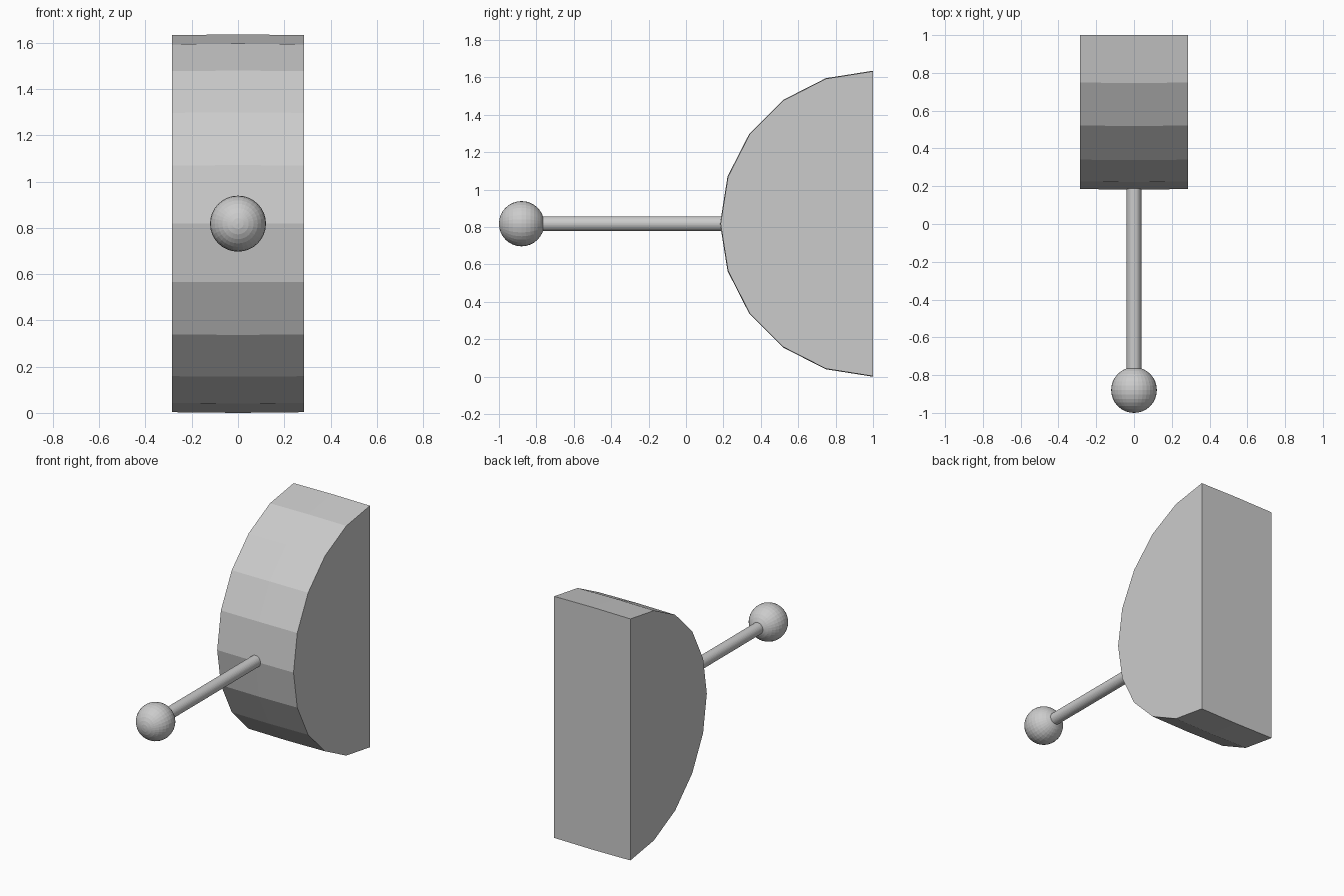
import bpy, bmesh
from math import sin, cos, pi

if "Cube" in bpy.data.objects:
    bpy.data.objects.remove(bpy.data.objects["Cube"])

CZ = 0.818      # height of the common axis
HALF_W = 0.285  # half width of the block


def arc(bm, x, r):
    """Half of a 20-sided circle, bulging toward the front."""
    return [bm.verts.new((x, 1 - r * sin(i * pi / 10), CZ + r * cos(i * pi / 10)))
            for i in range(11)]


# Half-round block with a very slight ridge around its middle
bm = bmesh.new()
rows = [arc(bm, -HALF_W, 0.815), arc(bm, 0, 0.818), arc(bm, HALF_W, 0.815)]
for a, b in zip(rows, rows[1:]):
    for i in range(11):
        j = (i + 1) % 11
        bm.faces.new((a[i], a[j], b[j], b[i]))
bm.faces.new(rows[0])
bm.faces.new(rows[-1])
bmesh.ops.recalc_face_normals(bm, faces=bm.faces)
mesh = bpy.data.meshes.new("half_round_block")
bm.to_mesh(mesh)
bm.free()
bpy.context.collection.objects.link(bpy.data.objects.new("half_round_block", mesh))

# Rod running from the ball into the rounded face
y0, y1 = -0.80, 0.20
bpy.ops.mesh.primitive_cylinder_add(vertices=32, radius=0.039, depth=y1 - y0,
                                    location=(0, (y0 + y1) / 2, CZ),
                                    rotation=(pi / 2, 0, 0))
bpy.context.object.name = "rod"

# Ball at the front end, poles along the rod
bpy.ops.mesh.primitive_uv_sphere_add(segments=32, ring_count=16, radius=0.121,
                                     location=(0, -0.879, CZ),
                                     rotation=(pi / 2, 0, 0))
bpy.context.object.name = "ball"
